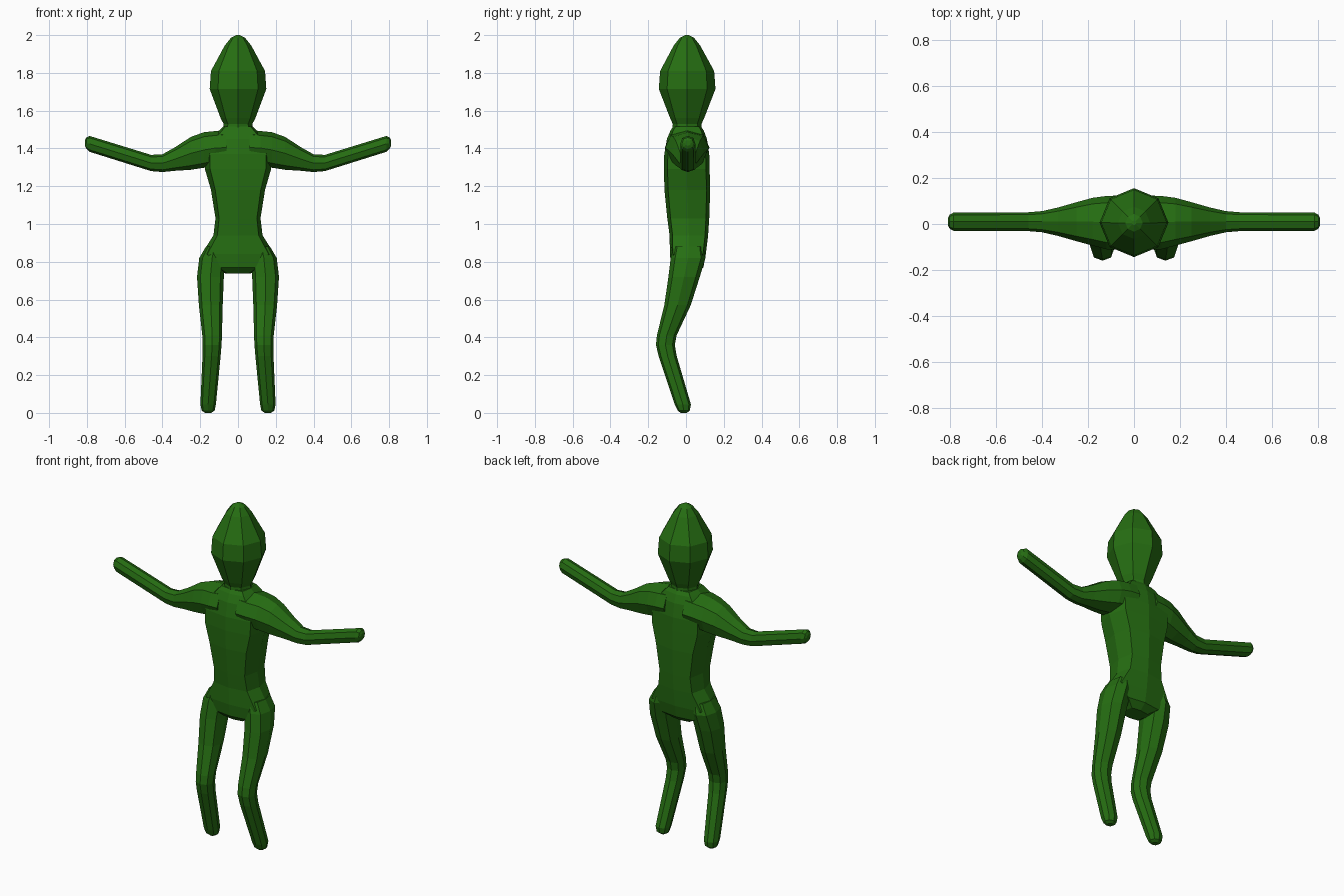
import bpy, bmesh, math

green = bpy.data.materials.new("dark_green")
green.diffuse_color = (0.019, 0.155, 0.006, 1)


def loft(name, rings, axis="z", power=1.0, side=1):
    """Eight-sided skin through rings of (centre x, y, z, half size a, half size b).
    axis z: a runs along x, b along y.  axis x: a runs along y, b along z."""
    def bend(v):
        return math.copysign(abs(v) ** power, v) if abs(v) > 1e-6 else 0.0
    bm = bmesh.new()
    loops = []
    for x, y, z, a, b in rings:
        loop = []
        for i in range(8):
            t = math.pi * i / 4
            u, v = a * bend(math.cos(t)), b * bend(math.sin(t))
            p = (x + u, y + v, z) if axis == "z" else (x, y + u, z + v)
            loop.append(bm.verts.new((p[0] * side, p[1], p[2])))
        loops.append(loop)
    for low, high in zip(loops, loops[1:]):
        for i in range(8):
            j = (i + 1) % 8
            bm.faces.new((low[i], low[j], high[j], high[i]))
    bm.faces.new(loops[0])
    bm.faces.new(loops[-1])
    bmesh.ops.recalc_face_normals(bm, faces=bm.faces)
    mesh = bpy.data.meshes.new(name)
    bm.to_mesh(mesh)
    bm.free()
    mesh.materials.append(green)
    obj = bpy.data.objects.new(name, mesh)
    bpy.context.collection.objects.link(obj)
    return obj


# Torso from crotch to collar, with flattened front and back
body = loft("body", [
    (0, 0.005, 0.737, 0.065, 0.05),
    (0, 0.007, 0.77, 0.125, 0.085),
    (0, 0.010, 0.84, 0.193, 0.095),
    (0, 0.015, 0.94, 0.130, 0.102),
    (0, 0.012, 1.03, 0.119, 0.111),
    (0, 0.007, 1.18, 0.143, 0.121),
    (0, 0.004, 1.29, 0.175, 0.121),
    (0, 0.004, 1.37, 0.178, 0.119),
    (0, 0.005, 1.45, 0.145, 0.106),
    (0, 0.006, 1.495, 0.100, 0.088),
    (0, 0.006, 1.515, 0.080, 0.074)], power=0.5)

# Neck and pointed head
parts = [loft("head", [
    (0, 0.006, 1.46, 0.085, 0.080),
    (0, 0.006, 1.53, 0.076, 0.076),
    (0, 0.006, 1.56, 0.092, 0.090),
    (0, 0.006, 1.715, 0.150, 0.150),
    (0, 0.006, 1.81, 0.143, 0.143),
    (0, 0.005, 1.945, 0.070, 0.070),
    (0, 0.005, 1.985, 0.038, 0.038),
    (0, 0.005, 2.0, 0.010, 0.010)])]

for side, label in ((1, "right"), (-1, "left")):
    # Arm drooping to the elbow and rising to a rounded tip
    parts.append(loft(label + "_arm", [
        (0.06, 0.006, 1.405, 0.118, 0.093),
        (0.12, 0.006, 1.402, 0.116, 0.090),
        (0.18, 0.010, 1.392, 0.104, 0.094),
        (0.25, 0.010, 1.374, 0.085, 0.087),
        (0.33, 0.010, 1.345, 0.062, 0.063),
        (0.40, 0.010, 1.322, 0.046, 0.047),
        (0.46, 0.010, 1.323, 0.041, 0.043),
        (0.785, 0.010, 1.424, 0.040, 0.042),
        (0.803, 0.010, 1.428, 0.030, 0.030),
        (0.81, 0.010, 1.429, 0.015, 0.015)], axis="x", power=0.85, side=side))
    # Leg bent at the knee with a rounded end
    parts.append(loft(label + "_leg", [
        (0.125, 0.013, 0.88, 0.045, 0.080),
        (0.137, 0.011, 0.82, 0.068, 0.092),
        (0.146, -0.010, 0.72, 0.071, 0.083),
        (0.144, -0.045, 0.57, 0.063, 0.070),
        (0.137, -0.102, 0.41, 0.052, 0.052),
        (0.137, -0.109, 0.36, 0.050, 0.050),
        (0.140, -0.097, 0.30, 0.048, 0.048),
        (0.158, -0.017, 0.045, 0.041, 0.043),
        (0.158, -0.012, 0.012, 0.034, 0.032),
        (0.158, -0.012, 0.0, 0.016, 0.016)], power=0.85, side=side))

# Fuse everything into one faceted skin
bpy.context.view_layer.objects.active = body
for part in parts:
    mod = body.modifiers.new("fuse", "BOOLEAN")
    mod.operation = "UNION"
    mod.solver = "EXACT"
    mod.object = part
    bpy.ops.object.modifier_apply(modifier=mod.name)
    bpy.data.objects.remove(part)
